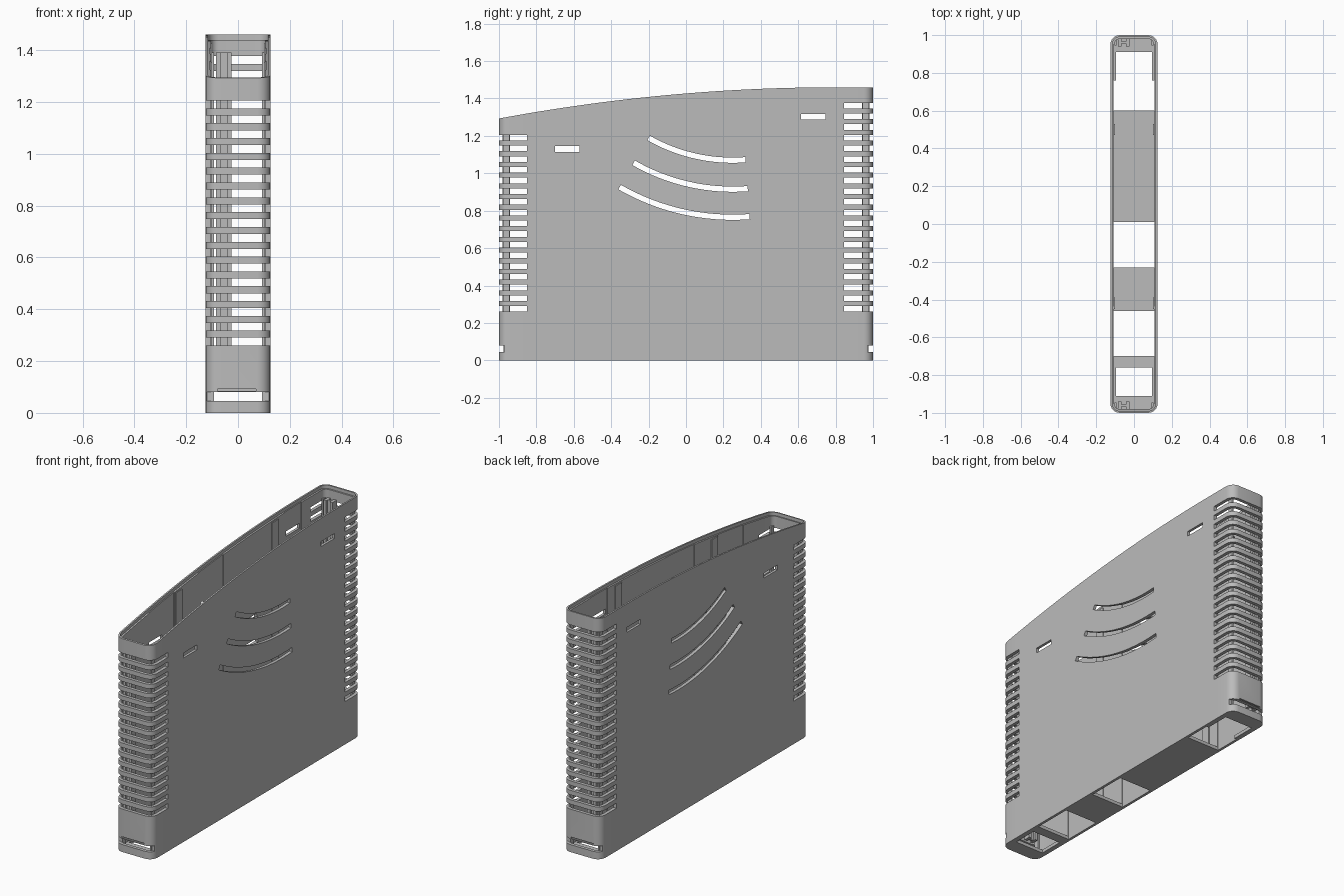
import bpy, bmesh, math
from mathutils import Vector

if "Cube" in bpy.data.objects:
    bpy.data.objects.remove(bpy.data.objects["Cube"], do_unlink=True)

HALF_W, HALF_L, RADIUS, WALL, RIM, FLOOR = 0.125, 1.0, 0.05, 0.02, 0.01, 0.02
PITCH, SLOT_H, FIRST_SLOT = 0.0572, 0.03, 0.275

grey = bpy.data.materials.new("light_grey_plastic")
grey.use_nodes = True
grey.diffuse_color = (0.5, 0.5, 0.5, 1)
grey.node_tree.nodes["Principled BSDF"].inputs["Base Color"].default_value = (0.5, 0.5, 0.5, 1)


def top_height(y):
    """Arched top edge, flat towards the back."""
    return 1.46 - 0.167 * (max(0.8 - y, 0) / 1.8) ** 2


def make_object(name, bm):
    bmesh.ops.recalc_face_normals(bm, faces=bm.faces)
    mesh = bpy.data.meshes.new(name)
    bm.to_mesh(mesh)
    bm.free()
    mesh.materials.append(grey)
    obj = bpy.data.objects.new(name, mesh)
    bpy.context.collection.objects.link(obj)
    return obj


def add_box(bm, x0, x1, y0, y1, z0, z1):
    verts = bmesh.ops.create_cube(bm, size=1)["verts"]
    for v in verts:
        v.co = Vector(((x0 + x1) / 2 + v.co.x * (x1 - x0),
                       (y0 + y1) / 2 + v.co.y * (y1 - y0),
                       (z0 + z1) / 2 + v.co.z * (z1 - z0)))


def outline(inset, steps=6, spans=24):
    """Rounded rectangle with extra points along the long sides."""
    r = RADIUS - inset
    cx, cy = HALF_W - RADIUS, HALF_L - RADIUS
    points = []
    for i, (sx, sy) in enumerate([(1, 1), (-1, 1), (-1, -1), (1, -1)]):
        for k in range(steps + 1):
            a = math.pi / 2 * (i + k / steps)
            points.append((sx * cx + r * math.cos(a), sy * cy + r * math.sin(a)))
        if i in (1, 3):
            x = sx * (cx + r)
            for k in range(1, spans):
                points.append((x, sy * cy * (1 - 2 * k / spans)))
    return points


# Shell: outer wall, stepped rim, inner wall and floor as nested rings
bm = bmesh.new()
sections = [(0, lambda y: 0), (0, top_height), (RIM, top_height),
            (RIM, lambda y: top_height(y) - 0.02),
            (WALL, lambda y: top_height(y) - 0.02), (WALL, lambda y: FLOOR)]
rings = [[bm.verts.new((x, y, height(y))) for x, y in outline(inset)]
         for inset, height in sections]
for low, high in zip(rings, rings[1:]):
    for k in range(len(low)):
        n = (k + 1) % len(low)
        bm.faces.new((low[k], low[n], high[n], high[k]))
bm.faces.new(rings[0])
bm.faces.new(rings[-1])
shell = make_object("shell", bm)

# Cutters
cut = bmesh.new()

# Ventilation slots wrapping around both ends
for count, y0, y1 in ((17, -1.1, -0.85), (20, 0.845, 1.1)):
    for i in range(count):
        z = FIRST_SLOT + i * PITCH
        add_box(cut, -0.2, 0.2, y0, y1, z - SLOT_H / 2, z + SLOT_H / 2)

# Low notch and thin groove at each end
for s in (-1, 1):
    add_box(cut, -0.2, 0.2, *sorted((s * 0.97, s * 1.1)), 0.045, 0.08)
    add_box(cut, -0.08, 0.07, *sorted((s * 0.99, s * 1.1)), 0.085, 0.092)

# Small side slots
add_box(cut, -0.2, 0.2, -0.7, -0.57, 1.115, 1.145)
add_box(cut, -0.2, 0.2, 0.615, 0.745, 1.287, 1.317)

# Floor openings, with shallow wall recesses above the wide ones
for y0, y1 in ((-0.7, -0.46), (-0.23, 0.01), (0.6, 0.76)):
    add_box(cut, -0.109, 0.109, y0, y1, -0.1, 1.6)
for y0, y1 in ((-0.91, -0.76), (0.75, 0.91)):
    add_box(cut, -0.095, 0.095, y0, y1, -0.1, 0.1)

# Three concentric curved slots
CY, CZ, ARC_STEPS = 0.25, 1.98, 16
for radius, start, end in ((0.91, -0.2, 0.318), (1.065, -0.28, 0.33), (1.215, -0.355, 0.34)):
    a0, a1 = (math.asin((y - CY) / radius) for y in (start, end))
    loop = []
    for r, order in ((radius - 0.014, 1), (radius + 0.014, -1)):
        for k in range(ARC_STEPS + 1)[::order]:
            a = a0 + (a1 - a0) * k / ARC_STEPS
            loop.append((CY + r * math.sin(a), CZ - r * math.cos(a)))
    left = [cut.verts.new((0.2, y, z)) for y, z in loop]
    right = [cut.verts.new((-0.2, y, z)) for y, z in loop]
    cut.faces.new(left)
    cut.faces.new(right)
    for k in range(len(loop)):
        n = (k + 1) % len(loop)
        cut.faces.new((left[k], left[n], right[n], right[k]))

cutter = make_object("opening_cutter", cut)
cutter.hide_render = True

# Cut the openings and bake the result
mod = shell.modifiers.new("openings", "BOOLEAN")
mod.operation = "DIFFERENCE"
mod.solver = "EXACT"
mod.use_self = True
mod.object = cutter
bpy.context.view_layer.update()
graph = bpy.context.evaluated_depsgraph_get()
baked = bpy.data.meshes.new_from_object(shell.evaluated_get(graph))
shell.modifiers.clear()
shell.data = baked
bpy.data.objects.remove(cutter, do_unlink=True)

# H-shaped guide posts and thin corner ribs at each end
for name, s, top in (("front", -1, 1.22), ("back", 1, 1.39)):
    bm = bmesh.new()
    inner, outer = s * 0.94, s * 0.982
    for x0 in (-0.085, -0.043):
        add_box(bm, x0, x0 + 0.018, *sorted((inner, outer)), 0.09, top)
    add_box(bm, -0.067, -0.043, *sorted((s * 0.955, s * 0.965)), 0.09, top)
    make_object(name + "_guide_post", bm)
    bm = bmesh.new()
    for sx in (-1, 1):
        add_box(bm, *sorted((sx * 0.093, sx * 0.103)),
                *sorted((s * 0.945, s * 0.975)), FLOOR, top)
    make_object(name + "_corner_ribs", bm)

# Low ribs on the inside of the side walls
for name, y in (("front", -0.42), ("back", 0.5)):
    bm = bmesh.new()
    for sx in (-1, 1):
        add_box(bm, *sorted((sx * 0.1, sx * 0.106)), y - 0.03, y + 0.03,
                FLOOR, top_height(y) - 0.03)
    make_object(name + "_wall_ribs", bm)

# Smooth the rounded corners, keeping edges crisp
bpy.ops.object.select_all(action="DESELECT")
shell.select_set(True)
bpy.context.view_layer.objects.active = shell
bpy.ops.object.shade_smooth_by_angle(angle=math.radians(30))
